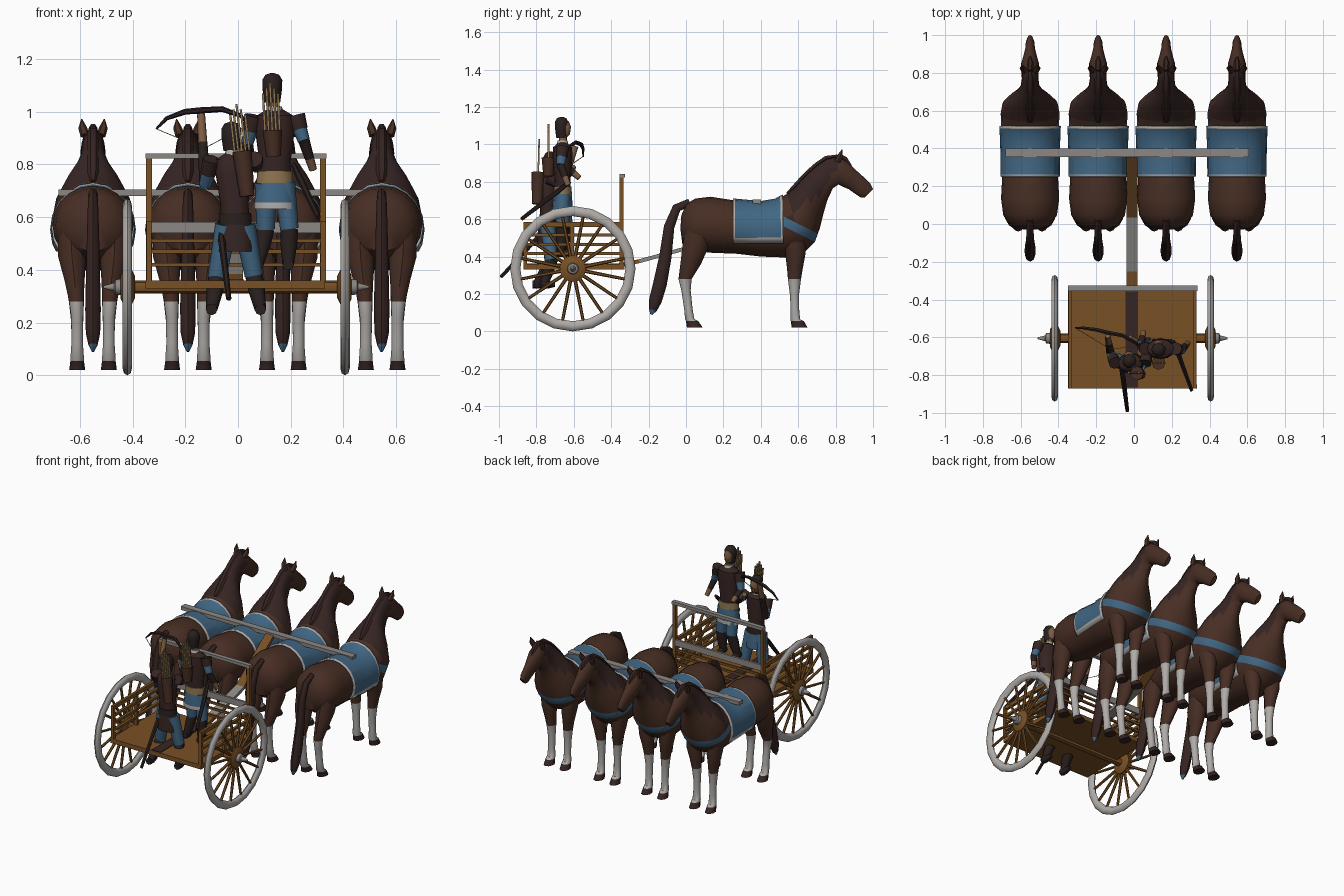
import bpy, bmesh
from math import sin, cos, pi, radians
from mathutils import Vector

if "Cube" in bpy.data.objects:
    bpy.data.objects.remove(bpy.data.objects["Cube"])

X, Y, Z = Vector((1, 0, 0)), Vector((0, 1, 0)), Vector((0, 0, 1))


def material(name, *rgb):
    mat = bpy.data.materials.new(name)
    mat.use_nodes = True
    mat.diffuse_color = (*rgb, 1)
    mat.node_tree.nodes["Principled BSDF"].inputs["Base Color"].default_value = (*rgb, 1)
    return mat


BROWN = material("horse_brown", .063, .027, .017)
DARK = material("dark_hair", .036, .018, .016)
BLACK = material("dark_leather", .021, .014, .013)
BLUE = material("blue_cloth", .053, .135, .23)
WHITE = material("off_white", .43, .41, .39)
GREY = material("weathered_grey", .26, .245, .23)
WOOD = material("wood", .19, .08, .018)
SKIN = material("skin", .2, .105, .055)
STRAW = material("straw", .27, .18, .08)


# ---- helpers ----
def finish(name, bm, mats, rule=None):
    bmesh.ops.recalc_face_normals(bm, faces=bm.faces[:])
    for f in bm.faces:
        f.smooth = True
        if rule:
            f.material_index = rule(f.calc_center_median())
    mesh = bpy.data.meshes.new(name)
    bm.to_mesh(mesh)
    bm.free()
    mesh.set_sharp_from_angle(angle=radians(45))
    for m in mats:
        mesh.materials.append(m)
    obj = bpy.data.objects.new(name, mesh)
    bpy.context.scene.collection.objects.link(obj)
    return obj


def skin_rings(rings, closed=False):
    bm = bmesh.new()
    loops = [[bm.verts.new(p) for p in r] for r in rings]
    n = len(loops[0])
    pairs = list(zip(loops, loops[1:])) + ([(loops[-1], loops[0])] if closed else [])
    for a, b in pairs:
        for i in range(n):
            j = (i + 1) % n
            bm.faces.new((a[i], a[j], b[j], b[i]))
    if not closed:
        bm.faces.new(loops[0])
        bm.faces.new(loops[-1])
    return bm


def ring(c, u, v, n):
    start = pi / 4 if n == 4 else 0
    angles = [start + 2 * pi * i / n for i in range(n)]
    return [c + u * cos(a) + v * sin(a) for a in angles]


def tube(name, pts, mat, n=8, flat=1, ref=Y, closed=False, rule=None):
    """Sweep along points (x, y, z, radius); flat scales across the ref axis."""
    mats = mat if isinstance(mat, list) else [mat]
    cs = [Vector(p[:3]) for p in pts]
    rings, last = [], len(cs) - 1
    for i, c in enumerate(cs):
        if closed:
            d = cs[(i + 1) % len(cs)] - cs[i - 1]
        else:
            d = cs[min(i + 1, last)] - cs[max(i - 1, 0)]
        d.normalize()
        u = d.cross(ref)
        if u.length < .05:
            u = d.cross(X)
        u.normalize()
        r = pts[i][3]
        rings.append(ring(c, u * r * flat, d.cross(u) * r, n))
    return finish(name, skin_rings(rings, closed), mats, rule)


def limb(name, pts, radii, mat, **kw):
    return tube(name, [(*p, r) for p, r in zip(pts, radii)], mat, **kw)


def box(name, lo, hi, mat):
    lo, hi = Vector(lo), Vector(hi)
    bm = bmesh.new()
    bmesh.ops.create_cube(bm, size=1)
    for v in bm.verts:
        v.co = (lo + hi) / 2 + v.co * (hi - lo)
    return finish(name, bm, [mat])


def cut(bm, co, no, **kw):
    geom = bm.verts[:] + bm.edges[:] + bm.faces[:]
    bmesh.ops.bisect_plane(bm, geom=geom, plane_co=co, plane_no=no, **kw)


# ---- horse: body rings as top y, top z, bottom y, bottom z, half width ----
BODY = [(-.025, .62, -.03, .55, .04), (0, .68, -.02, .47, .1), (.05, .71, .04, .43, .142),
        (.13, .72, .14, .42, .154), (.26, .7, .27, .415, .147), (.4, .687, .4, .4, .148),
        (.48, .7, .53, .395, .152), (.54, .735, .63, .42, .156), (.58, .77, .69, .48, .147),
        (.62, .815, .715, .55, .113), (.66, .855, .735, .63, .072), (.7, .89, .755, .7, .05),
        (.75, .925, .785, .765, .044), (.81, .935, .815, .785, .045), (.86, .91, .835, .775, .048),
        (.9, .87, .87, .76, .037), (.95, .825, .905, .735, .026), (.985, .79, .935, .715, .023),
        (1, .76, .955, .715, .015)]


def body_bmesh():
    rings = []
    for ty, tz, by, bz, w in BODY:
        top, low = Vector((0, ty, tz)), Vector((0, by, bz))
        rings.append(ring((top + low) / 2, (top - low) / 2, X * w, 20))
    return skin_rings(rings)


STRAP = Vector((0, .447, .894))
HIGH, LOW = Vector((0, .5, .625)), Vector((0, .5, .572))


def coat(c):
    if c.y > .49 and (c - HIGH).dot(STRAP) < 0 < (c - LOW).dot(STRAP):
        return 2
    crest = .705 + (c.y - .5) * .95
    return 1 if .53 < c.y < .79 and c.z > crest - .165 else 0


bm = body_bmesh()
cut(bm, HIGH, STRAP)
cut(bm, LOW, STRAP)
horse = [finish("horse_body", bm, [BROWN, DARK, BLUE], coat)]

# blanket lifted off the back, with a pale hem
bm = body_bmesh()
cut(bm, Y * .25, -Y, clear_outer=True)
cut(bm, Y * .52, Y, clear_outer=True)
cut(bm, Z * .475, -Z, clear_outer=True)
for co, no in ((Y * .262, Y), (Y * .508, Y), (Z * .503, Z)):
    cut(bm, co, no)
blanket = finish("horse_blanket", bm, [BLUE, WHITE],
                 lambda c: 0 if .262 < c.y < .508 and c.z > .503 else 1)
solid = blanket.modifiers.new("thickness", "SOLIDIFY")
solid.thickness, solid.offset = .01, 1
horse.append(blanket)

# legs: rings as back y, front y, z, x, half width
HIND = [(0, .15, .55, .085, .05), (-.02, .12, .45, .08, .055), (-.03, .08, .36, .07, .04),
        (-.04, .03, .28, .063, .029), (-.025, .025, .22, .06, .024), (-.01, .035, .12, .06, .023),
        (-.005, .045, .065, .06, .027), (0, .065, .055, .06, .027), (.005, .09, .02, .06, .032)]
FORE = [(.5, .64, .5, .08, .05), (.53, .64, .42, .075, .05), (.54, .625, .34, .068, .036),
        (.545, .615, .28, .063, .03), (.555, .605, .2, .06, .024), (.56, .605, .12, .06, .023),
        (.56, .61, .065, .06, .027), (.56, .63, .055, .06, .027), (.565, .65, .02, .06, .032)]
for side, word in ((1, "left"), (-1, "right")):
    for part, table in (("hind", HIND), ("fore", FORE)):
        rings = [ring(Vector((side * x, (a + b) / 2, z)), Y * (b - a) / 2, X * w, 10)
                 for a, b, z, x, w in table]
        horse.append(finish(f"horse_{part}_leg_{word}", skin_rings(rings), [BROWN, WHITE, DARK],
                            lambda c: 2 if c.z < .058 else 1 if c.z < .29 else 0))
    horse.append(tube(f"horse_ear_{word}", [(side * .03, .81, .91, .018), (side * .04, .825, .94, .016),
                                            (side * .043, .835, .972, .002)], BROWN, n=6))

# tail, mane and forelock
horse.append(tube("horse_tail", [(0, .02, .69, .02), (0, -.05, .66, .024), (0, -.09, .56, .028),
                                 (0, -.11, .4, .033), (0, -.14, .25, .037), (0, -.165, .16, .034),
                                 (0, -.178, .115, .022), (0, -.185, .09, .006)], [DARK, BLUE],
                  flat=.8, rule=lambda c: 1 if c.z < .11 else 0))
crest = [(0, t[0], t[1]) for t in BODY[7:14]]
horse.append(limb("horse_mane", crest, [.008] + [.016] * 5 + [.012], DARK, n=6, flat=1.3, ref=Z))
horse.append(limb("horse_forelock", [(0, .81, .94), (0, .85, .92), (0, .885, .88)],
                  [.016, .018, .006], DARK, n=6))

# four horses abreast share the same meshes
for i, x in enumerate((-.55, -.19, .17, .545)):
    for part in horse:
        obj = part if i == 0 else part.copy()
        if i:
            bpy.context.scene.collection.objects.link(obj)
        obj.location.x = x

# ---- draught pole and yoke ----
box("yoke", (-.68, .355, .68), (.61, .4, .704), GREY)
pole = [(-.01, -.4, .345), (-.01, -.25, .375), (-.01, .04, .455), (-.01, .37, .69)]
for name, mat, a in (("pole_root", WOOD, 0), ("pole_middle", GREY, 1), ("pole_tip", WOOD, 2)):
    limb(name, pole[a:a + 2], (.042, .042), mat, n=4, flat=.35, ref=X)

# ---- cart ----
box("deck", (-.35, -.87, .33), (.33, -.33, .36), WOOD)
box("deck_runner", (-.045, -.865, .358), (.022, -.335, .364), DARK)
box("front_top_bar", (-.35, -.355, .822), (.335, -.325, .842), GREY)
box("front_board", (-.33, -.35, .54), (.32, -.335, .582), GREY)
for x in (-.338, .323):
    box("front_post", (x - .011, -.355, .36), (x + .011, -.333, .825), WOOD)
    for y in (-.86, -.61):
        box("side_post", (x - .01, y - .01, .36), (x + .01, y + .01, .58), WOOD)
    for z, r in ((.415, .008), (.465, .008), (.515, .008), (.572, .013)):
        box("side_rail", (x - .009, -.87, z - r), (x + .009, -.335, z + r), WOOD)
for z in (.42, .47, .51):
    box("front_slat", (-.335, -.35, z - .007), (.325, -.338, z + .007), WOOD)

# ---- axle and wheels ----
AY, AZ = -.605, .335
tube("axle", [(-.42, AY, AZ, .024), (.41, AY, AZ, .024)], WOOD)
for side, x in ((1, .406), (-1, -.42)):
    turn = [2 * pi * i / 20 for i in range(20)]
    tube("wheel_rim", [(x, AY + .308 * cos(a), AZ + .308 * sin(a), .018) for a in turn],
         WHITE, flat=1.5, ref=X, closed=True)
    tube("wheel_hub", [(x + side * d, AY, AZ, r) for d, r in
                       ((-.03, .04), (-.015, .07), (.012, .07), (.025, .045))], WOOD, n=16)
    tube("hub_cap", [(x + side * d, AY, AZ, r) for d, r in
                     ((.02, .032), (.045, .028), (.05, .016), (.09, .005))], GREY, n=10)
    for i in range(16):
        a = 2 * pi * (i + .5) / 16
        y, z = cos(a), sin(a)
        limb("wheel_spoke", [(x, AY + y * d, AZ + z * d) for d in (.05, .29)],
             (.01, .008), WOOD, n=6, ref=X)


# ---- archers: shared build, posed by joints ----
def archer(name, hip, chest, head, legs, arms, quiver, sword, width, belt, skirt, skirt_rule):
    hip, chest, head = Vector(hip), Vector(chest), Vector(head)
    limb(name + "_torso", [hip, hip.lerp(chest, .3), hip.lerp(chest, .8), chest, chest + Z * .025],
         (.046, .042, .054, .05, .02), DARK, n=12, flat=width)
    limb(name + "_belt", [hip, hip + Z * .045], (.05, .048), belt, n=12, flat=width)
    limb(name + "_skirt", [hip - Z * .1, hip - Z * .075, hip + Z * .01], (.056, .056, .048),
         skirt, n=12, flat=width, rule=skirt_rule)
    limb(name + "_collar", [chest + Z * .015, chest + Z * .035], (.032, .026), WHITE)
    limb(name + "_neck", [chest, head], (.022, .022), SKIN)
    limb(name + "_face", [head + Y * .008 + Z * d for d in (-.045, -.03, .01, .04)],
         (.014, .028, .034, .02), SKIN, n=10, flat=.85)
    limb(name + "_hair", [head - Y * .01 + Z * d for d in (-.05, 0, .035, .055, .062)],
         (.03, .037, .038, .026, .006), BLACK, n=10)
    for knee, foot in legs:
        knee, foot = Vector(knee), Vector(foot)
        top = hip + X * (.035 if knee.x > hip.x else -.035)
        limb(name + "_trouser", [top, knee], (.042, .035), BLUE)
        limb(name + "_boot", [knee, knee.lerp(foot, .4), foot], (.033, .032, .022), BLACK)
        limb(name + "_shoe", [foot - Y * .02, foot + Y * .02, foot + Y * .06],
             (.022, .022, .012), BLACK, ref=Z)
    for elbow, hand in arms:
        elbow, hand = Vector(elbow), Vector(hand)
        shoulder = chest + X * (.08 if elbow.x > chest.x else -.08) - Z * .01
        limb(name + "_sleeve", [shoulder + Z * .01, shoulder.lerp(elbow, .5)], (.035, .03), DARK)
        limb(name + "_cuff", [shoulder.lerp(elbow, .45), elbow], (.028, .023), BLUE)
        limb(name + "_forearm", [elbow, elbow.lerp(hand, .6)], (.022, .018), BLACK)
        limb(name + "_hand", [elbow.lerp(hand, .55), hand], (.018, .015), SKIN)
    base, mouth = map(Vector, quiver)
    limb(name + "_quiver", [base, mouth], (.028, .037), BROWN, n=8)
    up = (mouth - base).normalized()
    for i in range(-2, 3):
        start = mouth + X * i * .014 - up * .02
        limb(name + "_arrow", [start, start + up * (.2 - abs(i) * .02)], (.006, .006), STRAW, n=4)
    a, b = map(Vector, sword)
    limb(name + "_sword", [a, a.lerp(b, .25), b], (.009, .014, .01), BLACK, n=6)


archer("standing_archer", (.14, -.66, .73), (.14, -.66, .985), (.13, -.655, 1.085),
       [((.105, -.64, .555), (.075, -.66, .42)), ((.195, -.66, .555), (.19, -.67, .42))],
       [((.25, -.67, .89), (.285, -.63, .78)), ((.035, -.64, .88), (.05, -.57, .82))],
       ((.135, -.735, .83), (.13, -.735, .93)), ((.21, -.62, .8), (.305, -.88, .6)),
       1.4, STRAW, [BLUE, WHITE], lambda c: 1 if c.z < .656 else 0)
archer("lower_archer", (-.01, -.74, .57), (-.02, -.735, .82), (-.025, -.715, .9),
       [((-.08, -.72, .37), (-.1, -.8, .25)), ((.06, -.72, .38), (.085, -.76, .25))],
       [((-.125, -.68, .72), (-.14, -.59, .99)), ((.07, -.66, .79), (-.02, -.6, .88))],
       ((.035, -.795, .68), (.015, -.79, .85)), ((-.07, -.72, .58), (-.035, -.99, .29)),
       1.25, BLACK, [DARK, BLUE], lambda c: 1 if c.y > -.74 else 0)

# ---- bow and string ----
bow = [(-.31, -.55, .935), (-.27, -.55, .975), (-.2, -.56, 1), (-.14, -.575, 1.005),
       (-.06, -.59, 1.01), (.01, -.63, .985), (.04, -.65, .95)]
limb("bow", bow, (.004, .008, .011, .012, .011, .008, .004), BLACK, n=6)
limb("bow_string", [bow[0], (-.13, -.66, .86), bow[-1]], (.002, .002, .002), STRAW, n=4)
